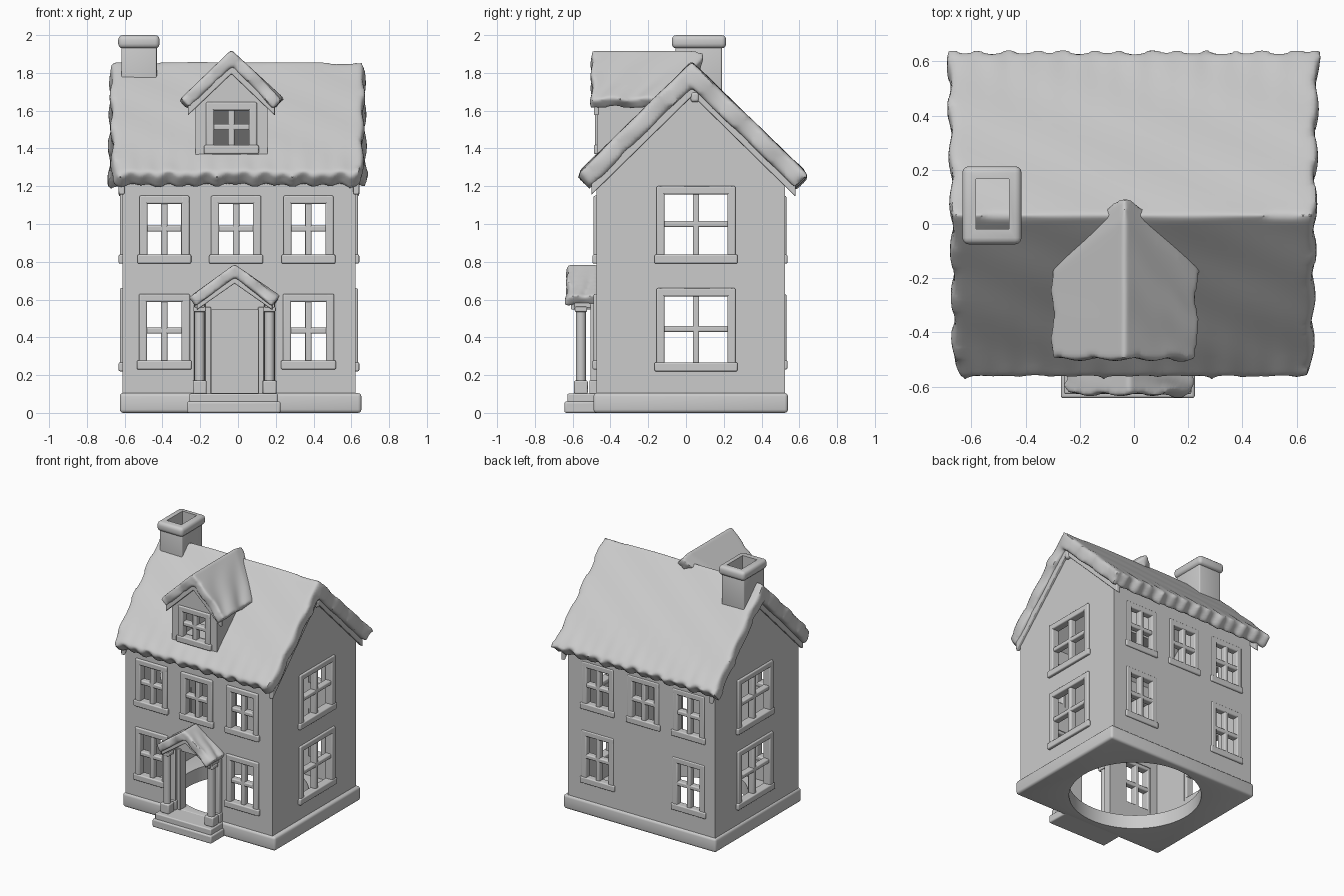
import bpy, bmesh
from math import sin, pi, radians
from mathutils import Matrix, Vector

if "Cube" in bpy.data.objects:
    bpy.data.objects.remove(bpy.data.objects["Cube"])

stone = bpy.data.materials.new("plain grey")
stone.use_nodes = True
stone.diffuse_color = (0.6, 0.6, 0.6, 1)
stone.node_tree.nodes["Principled BSDF"].inputs["Base Color"].default_value = (0.6, 0.6, 0.6, 1)


def finish(name, bm, bevel=0):
    bmesh.ops.recalc_face_normals(bm, faces=bm.faces)
    mesh = bpy.data.meshes.new(name)
    bm.to_mesh(mesh)
    bm.free()
    mesh.materials.append(stone)
    ob = bpy.data.objects.new(name, mesh)
    bpy.context.collection.objects.link(ob)
    if bevel:
        mod = ob.modifiers.new("bevel", "BEVEL")
        mod.width, mod.segments = bevel, 3
    return ob


def add_box(bm, x0, x1, y0, y1, z0, z1, frame=Matrix()):
    size = Matrix.Diagonal((x1 - x0, y1 - y0, z1 - z0, 1))
    mid = Matrix.Translation(((x0 + x1) / 2, (y0 + y1) / 2, (z0 + z1) / 2))
    bmesh.ops.create_cube(bm, size=1, matrix=frame @ mid @ size)


def boxes(name, dims, bevel=0, frame=Matrix()):
    bm = bmesh.new()
    for d in dims:
        add_box(bm, *d, frame)
    return finish(name, bm, bevel)


def prism(name, profile, axis, a, b, bevel=0):
    """Extrude a (horizontal, z) profile along x or y."""
    bm = bmesh.new()
    face = bm.faces.new([bm.verts.new((a, h, z) if axis == "x" else (h, a, z)) for h, z in profile])
    new = bmesh.ops.extrude_face_region(bm, geom=[face])["geom"]
    move = Vector((b - a, 0, 0)) if axis == "x" else Vector((0, b - a, 0))
    bmesh.ops.translate(bm, vec=move, verts=[v for v in new if isinstance(v, bmesh.types.BMVert)])
    return finish(name, bm, bevel)


def cylinder(name, x, y, z0, z1, r, segments=24):
    bm = bmesh.new()
    bmesh.ops.create_cone(bm, cap_ends=True, segments=segments, radius1=r, radius2=r,
                          depth=z1 - z0, matrix=Matrix.Translation((x, y, (z0 + z1) / 2)))
    return finish(name, bm)


def apply_all(ob):
    bpy.context.view_layer.objects.active = ob
    for mod in list(ob.modifiers):
        bpy.ops.object.modifier_apply(modifier=mod.name)


def cut(ob, cutter):
    mod = ob.modifiers.new("cut", "BOOLEAN")
    mod.operation, mod.solver, mod.object = "DIFFERENCE", "EXACT", cutter
    apply_all(ob)


def discard(*obs):
    for ob in obs:
        bpy.data.objects.remove(ob)


def soft_roof(name, left, apex, right, place, thick, voxel, rows=24, cols=60):
    """Thick gabled blanket with softly uneven edges; place maps (h, z, s, t) to a point."""
    bm = bmesh.new()
    grid = []
    for i in range(rows * 2 + 1):
        t = i / rows - 1
        end = left if t < 0 else right
        h, z = Vector(apex).lerp(Vector(end), abs(t))
        grid.append([bm.verts.new(place(h, z, j / cols, t)) for j in range(cols + 1)])
    for a, b in zip(grid, grid[1:]):
        for j in range(cols):
            bm.faces.new((a[j], a[j + 1], b[j + 1], b[j]))
    ob = finish(name, bm)
    mod = ob.modifiers.new("thickness", "SOLIDIFY")
    mod.thickness, mod.offset, mod.use_even_offset = thick, 0, True
    mod = ob.modifiers.new("remesh", "REMESH")
    mod.mode, mod.voxel_size = "VOXEL", voxel
    mod = ob.modifiers.new("soften", "SMOOTH")
    mod.factor, mod.iterations = 0.5, 8
    apply_all(ob)
    return ob


def chevron(name, left, apex, right, drop, axis, a, b):
    low = [(h, z - drop) for h, z in (right, apex, left)]
    return prism(name, [left, apex, right] + low, axis, a, b, 0.006)


# Walls: hollow gabled shell
FRONT, BACK, LEFT, RIGHT = -0.475, 0.525, 0.622, -0.612
walls = prism("walls", [(FRONT, 0.05), (BACK, 0.05), (BACK, 1.28), (0.03, 1.76), (FRONT, 1.26)],
              "x", RIGHT, LEFT)
hollow = prism("wall_hollow", [(FRONT + 0.05, 0), (BACK - 0.05, 0), (BACK - 0.05, 1.26),
                               (0.03, 1.7), (FRONT + 0.05, 1.24)], "x", RIGHT + 0.05, LEFT - 0.05)
cut(walls, hollow)

# Windows: frame, glazing bars and sill, plus the opening in the wall
openings = bmesh.new()


def window(name, frame, u, w, z0, z1, proud=0.014, cutter=openings):
    a, b, e, inner = u - w / 2, u + w / 2, 0.043, 0.045
    zm = (z0 + z1) / 2 + 0.005
    boxes(name, [(a, a + e, -proud, inner, z0, z1), (b - e, b, -proud, inner, z0, z1),
                 (a, b, -proud, inner, z1 - e, z1),
                 (a - 0.01, b + 0.01, -proud - 0.006, inner, z0, z0 + 0.048),
                 (u - 0.017, u + 0.017, -0.004, inner, z0, z1),
                 (a, b, -0.004, inner, zm - 0.016, zm + 0.016)], 0.008, frame)
    if cutter:
        add_box(cutter, a + 0.02, b - 0.02, -0.1, 0.1, z0 + 0.02, z1 - 0.02, frame)


def facing(x, y, degrees):
    return Matrix.Translation((x, y, 0)) @ Matrix.Rotation(radians(degrees), 4, "Z")


front, back = facing(0, FRONT, 0), facing(0, BACK, 180)
for label, x in (("right", -0.39), ("middle", -0.01), ("left", 0.373)):
    window("front_upper_window_" + label, front, x, 0.265, 0.79, 1.15)
    window("back_upper_window_" + label, back, -x, 0.265, 0.79, 1.15, 0.006)
    if label != "middle":
        window("front_lower_window_" + label, front, x, 0.27, 0.23, 0.63)
        window("back_lower_window_" + label, back, -x, 0.27, 0.23, 0.63, 0.006)
for label, frame, u in (("left", facing(LEFT, 0, 90), 0.053), ("right", facing(RIGHT, 0, -90), -0.053)):
    window(label + "_upper_window", frame, u, 0.42, 0.79, 1.2)
    window(label + "_lower_window", frame, u, 0.42, 0.22, 0.66)

# Doorway
add_box(openings, -0.14, 0.11, FRONT - 0.1, FRONT + 0.1, 0.1, 0.545)
opening_cutter = finish("opening_cutter", openings)
cut(walls, opening_cutter)

# Base with a round hole
base = boxes("base", [(-0.626, 0.653, -0.49, 0.54, 0, 0.105)], 0.018)
apply_all(base)
hole = cylinder("base_hole", 0.015, 0.03, -0.1, 0.3, 0.455, 72)
cut(base, hole)


# Main roof with dripping eaves
def main_place(h, z, s, t):
    edge = abs(t) ** 6
    wave = 0.012 * sin(s * 26 * pi + t) + 0.006 * sin(s * 15 * pi)
    side = 2 * s - 1
    x = -0.003 + side * (0.672 + 0.01 * t + 0.008 * sin(t * 21) * abs(side) ** 8)
    lump = 0.004 * sin(x * 9 + t * 5) * sin(t * 11 + x * 3)
    return x, h + edge * wave * 0.5 * (1 if t > 0 else -1), z - edge * wave + lump


roof = soft_roof("main_roof", (-0.538, 1.232), (0.03, 1.792), (0.61, 1.228), main_place, 0.1, 0.016)

# Gable trims and ridge beam ends
for label, a, b in (("left", 0.61, 0.642), ("right", -0.632, -0.6)):
    chevron(label + "_gable_trim", (-0.5, 1.22), (0.035, 1.745), (0.58, 1.21), 0.065, "x", a, b)
    boxes(label + "_ridge_beam_end", [(a, b + 0.005, 0.025, 0.07, 1.645, 1.7)], 0.015)


# Dormer
def gable_place(front_y, back_y, taper):
    def place(h, z, s, t):
        y = front_y + (back_y - taper * abs(t) - front_y) * s
        sag = 0.018 * max(0, s - 0.85) / 0.15
        lump = 0.006 * sin(s * 13 + t * 4) * abs(t)
        return h + lump, y + 0.006 * sin(t * 12) * (1 - s), z + lump - sag
    return place


DX = -0.035
dormer = prism("dormer_walls", [(DX - 0.19, 1.34), (DX + 0.19, 1.34), (DX + 0.19, 1.7),
                                (DX, 1.85), (DX - 0.19, 1.7)], "y", -0.47, -0.04)
attic = prism("dormer_hollow", [(DX - 0.15, 1.39), (DX + 0.15, 1.39), (DX + 0.15, 1.67),
                                (DX, 1.79), (DX - 0.15, 1.67)], "y", -0.42, 0.0)
for ob in (dormer, roof, walls):
    cut(ob, attic)
pane = boxes("dormer_opening", [(DX - 0.12, DX + 0.12, -0.6, -0.35, 1.395, 1.63)])
cut(dormer, pane)
window("dormer_window", facing(0, -0.47, 0), DX, 0.27, 1.37, 1.645, 0.012, None)
soft_roof("dormer_roof", (DX - 0.25, 1.637), (DX, 1.877), (DX + 0.25, 1.637),
          gable_place(-0.5, 0.09, 0.21), 0.066, 0.011)
chevron("dormer_trim", (DX - 0.23, 1.625), (DX, 1.845), (DX + 0.23, 1.625), 0.05, "y", -0.488, -0.46)
discard(hollow, opening_cutter, hole, attic, pane)

# Chimney with an open flue
flue = boxes("flue_cutter", [(-0.583, -0.462, -0.018, 0.167, 1.6, 2.2)])
for part in (boxes("chimney_shaft", [(-0.618, -0.43, -0.055, 0.19, 1.66, 1.95)], 0.008),
             boxes("chimney_cap", [(-0.634, -0.415, -0.075, 0.213, 1.93, 2.0)], 0.024)):
    apply_all(part)
    cut(part, flue)
discard(flue)

# Porch: steps, columns, beams and small roof
PX = -0.018
boxes("porch_lower_step", [(PX - 0.252, PX + 0.243, -0.643, -0.46, 0, 0.06)], 0.01)
boxes("porch_upper_step", [(PX - 0.24, PX + 0.23, -0.628, -0.46, 0.05, 0.102)], 0.008)
for label, side in (("right", -1), ("left", 1)):
    x = PX + side * 0.185
    boxes(label + "_column_plinth", [(x - 0.036, x + 0.036, -0.592, -0.52, 0.1, 0.172)], 0.008)
    cylinder(label + "_column", x, -0.556, 0.16, 0.55, 0.026)
    boxes(label + "_column_capital", [(x - 0.033, x + 0.033, -0.589, -0.523, 0.535, 0.562)], 0.006)
    boxes(label + "_porch_beam", [(x - 0.026, x + 0.026, -0.59, -0.46, 0.555, 0.61)], 0.006)
    boxes(label + "_pilaster", [(x - 0.03, x + 0.03, -0.505, -0.46, 0.1, 0.58),
                                (x - 0.036, x + 0.036, -0.512, -0.46, 0.1, 0.172)], 0.006)
    jamb = PX + side * 0.14
    boxes(label + "_door_jamb", [(jamb - 0.015, jamb + 0.015, -0.487, -0.43, 0.1, 0.56)], 0.004)
soft_roof("porch_roof", (PX - 0.22, 0.592), (PX, 0.752), (PX + 0.22, 0.592),
          gable_place(-0.63, -0.455, 0), 0.058, 0.01)
chevron("porch_trim", (PX - 0.2, 0.585), (PX, 0.725), (PX + 0.2, 0.585), 0.04, "y", -0.61, -0.46)

# Smooth shading with sharp edges kept
for ob in bpy.context.collection.objects:
    if ob.type == "MESH":
        bpy.ops.object.select_all(action="DESELECT")
        ob.select_set(True)
        bpy.context.view_layer.objects.active = ob
        bpy.ops.object.shade_smooth_by_angle(angle=radians(40))
